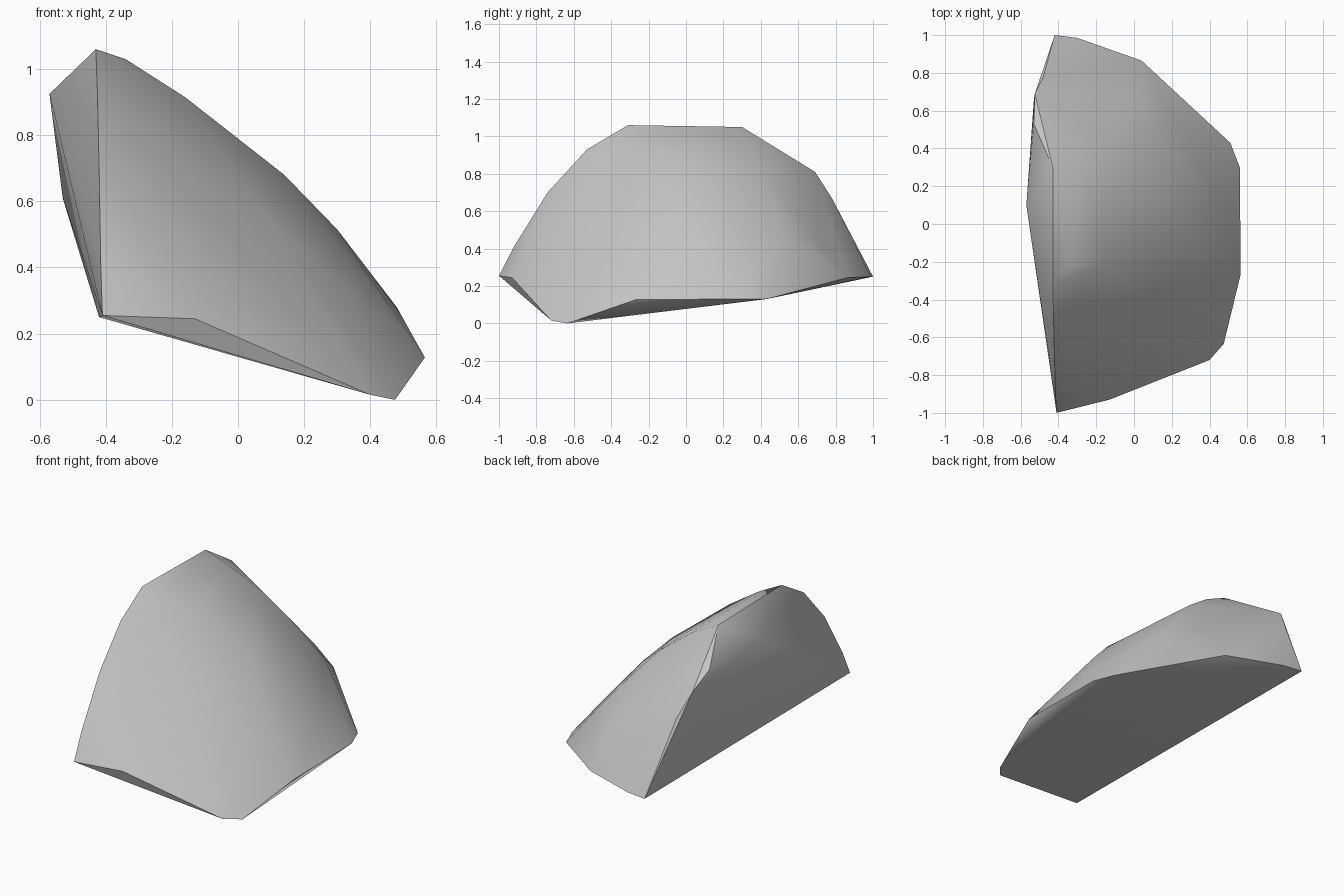
import bpy, bmesh, math

cube = bpy.data.objects.get("Cube")
if cube:
    bpy.data.objects.remove(cube, do_unlink=True)

# One flat stone colour
stone = bpy.data.materials.new("stone_grey")
stone.use_nodes = True
grey = (0.56, 0.56, 0.56, 1)
stone.diffuse_color = grey
stone.node_tree.nodes["Principled BSDF"].inputs["Base Color"].default_value = grey

# Bottom rim, running from the front tip round to the back tip
rim = [(-.41, -1, .255), (-.13, -.93, .245), (.4, -.72, .015), (.475, -.635, 0),
       (.565, -.265, .128), (.56, .3, .13), (.51, .43, .13), (.04, .865, .245),
       (-.3, .985, .25), (-.42, 1, .25)]
# Arched edge from the front tip up to the peak
arch = [(-.415, -.92, .41), (-.42, -.74, .7), (-.425, -.53, .93), (-.43, -.31, 1.06)]
# Sharp edge from the peak down towards the back tip
ridge = [(-.43, .3, 1.05), (-.53, .53, .89), (-.525, .69, .81), (-.48, .78, .67)]
# Bulges of the broken side
broken = [(-.57, .1, .925), (-.53, .66, .61)]
# Main crest down the middle of the outer face
crest = [(-.34, -.23, 1.03), (-.16, -.2, .915), (.14, -.07, .68), (.3, -.01, .515),
         (.48, .1, .28), (.1, -.45, .53), (.32, -.36, .35)]
# Second crest, towards the back
back_crest = [(-.27, .33, .97), (-.095, .39, .84), (.08, .48, .635), (.22, .53, .46),
              (.02, .7, .45)]

# Wrap the corner groups into one chipped solid
bm = bmesh.new()
sharp_verts = set()
for group in (rim, arch, ridge, broken, crest, back_crest):
    for corner in group:
        vert = bm.verts.new(corner)
        if group is ridge:
            sharp_verts.add(vert)
bmesh.ops.convex_hull(bm, input=bm.verts[:])
for edge in bm.edges:
    edge.smooth = not sharp_verts.issuperset(edge.verts)
inside = [v for v in bm.verts if not v.link_faces]
bmesh.ops.delete(bm, geom=inside, context="VERTS")
bmesh.ops.recalc_face_normals(bm, faces=bm.faces[:])
mesh = bpy.data.meshes.new("rock_shard")
bm.to_mesh(mesh)
bm.free()
mesh.materials.append(stone)

rock = bpy.data.objects.new("rock_shard", mesh)
bpy.context.collection.objects.link(rock)
bpy.ops.object.select_all(action="DESELECT")
rock.select_set(True)
bpy.context.view_layer.objects.active = rock
bpy.ops.object.shade_smooth_by_angle(angle=math.radians(38), keep_sharp_edges=True)
